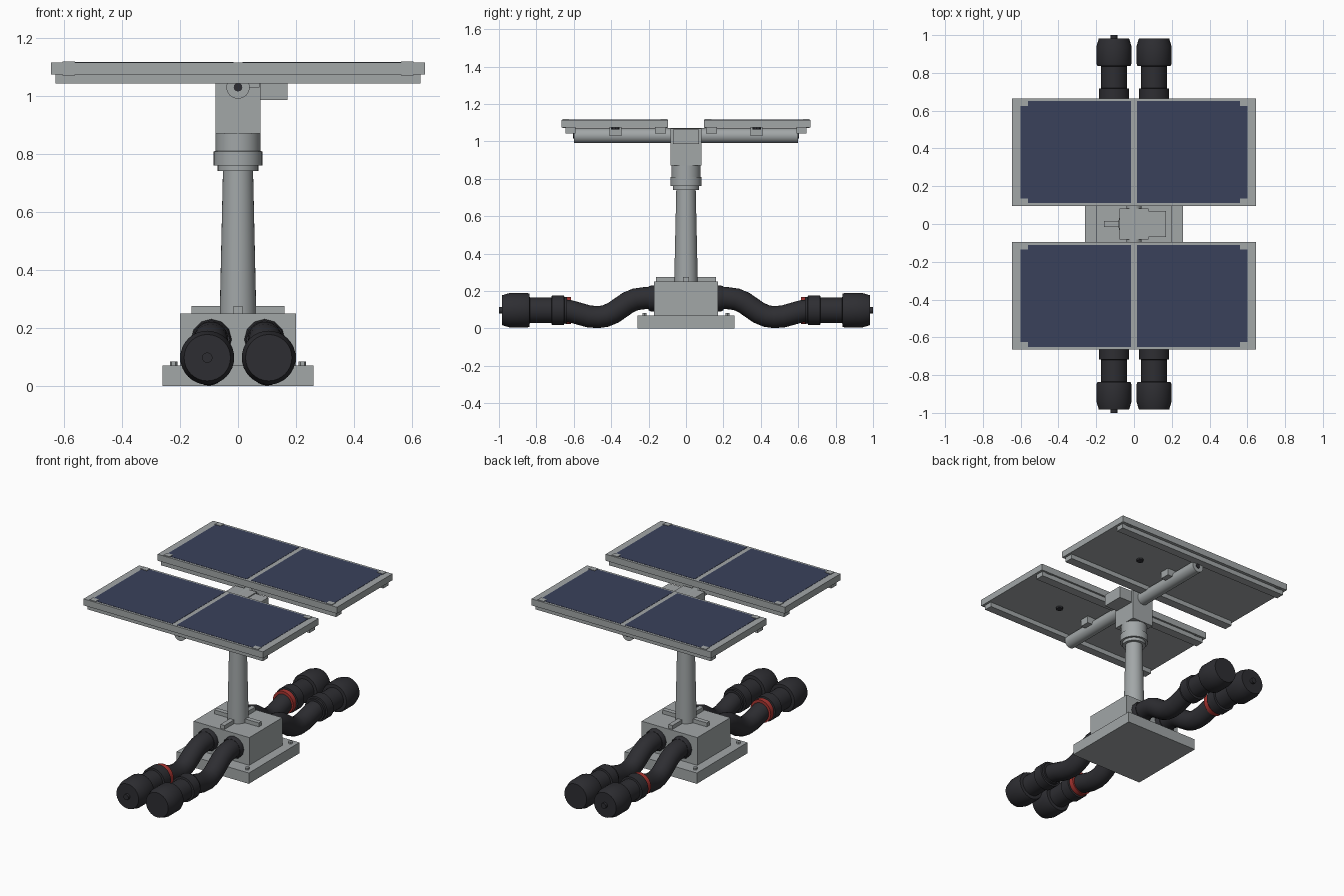
import bpy, math
from mathutils import Vector

if "Cube" in bpy.data.objects:
    bpy.data.objects.remove(bpy.data.objects["Cube"])


def material(name, rgb):
    m = bpy.data.materials.new(name)
    m.diffuse_color = (*rgb, 1)
    m.use_nodes = True
    m.node_tree.nodes["Principled BSDF"].inputs["Base Color"].default_value = m.diffuse_color
    return m


GREY = material("metal grey", (0.36, 0.385, 0.39))
BLUE = material("solar cell blue", (0.042, 0.053, 0.105))
DARK = material("rubber black", (0.027, 0.027, 0.032))
RED = material("ring red", (0.40, 0.035, 0.03))


def mesh_object(name, verts, faces, mat, smooth=False):
    me = bpy.data.meshes.new(name)
    me.from_pydata(verts, [], faces)
    me.materials.append(mat)
    ob = bpy.data.objects.new(name, me)
    bpy.context.collection.objects.link(ob)
    if smooth:
        bpy.ops.object.select_all(action='DESELECT')
        ob.select_set(True)
        bpy.context.view_layer.objects.active = ob
        bpy.ops.object.shade_smooth_by_angle(angle=math.radians(35))
    return ob


def box(name, x, y, z, mat=GREY):
    x, y, z = sorted(x), sorted(y), sorted(z)
    v = [(a, b, c) for a in x for b in y for c in z]
    f = [(0, 1, 3, 2), (4, 6, 7, 5), (0, 4, 5, 1),
         (2, 3, 7, 6), (0, 2, 6, 4), (1, 5, 7, 3)]
    return mesh_object(name, v, f, mat)


def sweep(name, stations, mat, n=32, smooth=True):
    """Skin circles given as (centre, axis, radius), capped at both ends."""
    v, f = [], []
    for c, axis, r in stations:
        d = Vector(axis).normalized()
        u = Vector((1, 0, 0))
        u = (u - d * u.dot(d)).normalized()
        w = d.cross(u)
        for i in range(n):
            a = 2 * math.pi * i / n
            v.append(Vector(c) + u * r * math.cos(a) + w * r * math.sin(a))
    m = len(stations)
    for k in range(m - 1):
        for i in range(n):
            j = (i + 1) % n
            f.append((k * n + i, k * n + j, (k + 1) * n + j, (k + 1) * n + i))
    f.append(tuple(reversed(range(n))))
    f.append(tuple(range((m - 1) * n, m * n)))
    return mesh_object(name, v, f, mat, smooth)


def lathe_z(name, profile, mat=GREY, x=0, y=0, n=32):
    return sweep(name, [((x, y, z), (0, 0, 1), r) for r, z in profile], mat, n)


def lathe_y(name, profile, x, z, s, mat=DARK, n=32):
    return sweep(name, [((x, s * y, z), (0, s, 0), r) for r, y in profile], mat, n)


# Base: foot plate, housing, ribs and corner bolts
box("foot_plate", (-.26, .26), (-.26, .26), (0, .07))
box("base_housing", (-.2, .2), (-.17, .17), (.07, .25))
box("rib_across", (-.16, .16), (-.015, .015), (.25, .275))
box("rib_along", (-.015, .015), (-.16, .16), (.25, .275))
for sx in (-1, 1):
    for sy in (-1, 1):
        lathe_z("foot_bolt", [(.013, .07), (.013, .083)], x=sx * .222, y=sy * .222, n=6)

# Tapered mast with stepped collar, then the head block
lathe_z("mast", [(.063, .25), (.052, .74), (.07, .74), (.07, .76), (.084, .76),
                 (.084, .808), (.078, .81), (.078, .87)])
box("head_block", (-.077, .077), (-.083, .083), (.87, 1.068))
box("motor_box", (.077, .17), (-.07, .07), (.985, 1.062))

# Horizontal tube through the head
lathe_y("cross_tube", [(.04, -.6), (.04, .6)], 0, 1.03, 1, GREY)

for s in (-1, 1):
    lathe_y("tube_end_hole", [(.015, .595), (.015, .603)], 0, 1.03, s, n=12)

    # Solar panel: frame, two cell fields, rails, corner clips
    box("panel_frame", (-.645, .645), (s * .095, s * .665), (1.073, 1.115))
    for sx in (-1, 1):
        box("solar_cells", (sx * .015, sx * .6), (s * .11, s * .65), (1.11, 1.1165), BLUE)
        for y0, y1 in ((.1, .135), (.625, .66)):
            box("corner_clip", (sx * .562, sx * .605), (s * y0, s * y1), (1.07, 1.119))
    for y0, y1 in ((.107, .165), (.592, .645)):
        box("panel_rail", (-.63, .63), (s * y0, s * y1), (1.043, 1.074))
    box("tube_clamp", (0, .075), (s * .345, s * .408), (1.028, 1.074))
    lathe_z("panel_socket", [(.022, 1.062), (.022, 1.075)], DARK, x=.27, y=s * .378, n=8)

    # Two cables per side with gland nut, bent hose and connector
    for sx in (-1, 1):
        xe = sx * .106
        lathe_y("gland_nut", [(.07, .165), (.07, .185), (.064, .2)], sx * .092, .16, s, n=12)
        pts = [(.17, .162), (.22, .162), (.27, .155), (.31, .138), (.35, .11), (.39, .083),
               (.43, .066), (.47, .06), (.52, .064), (.57, .078), (.62, .092), (.66, .097)]
        path = [Vector((sx * (.092 + .014 * (y - .17) / .49), s * y, z)) for y, z in pts]
        stations = []
        for i, p in enumerate(path):
            d = path[min(i + 1, len(path) - 1)] - path[max(i - 1, 0)]
            stations.append((p, d, .059))
        sweep("cable", stations, DARK, 24)
        lathe_y("connector", [(.07, .635), (.07, .65), (.08, .652), (.08, .717), (.068, .719),
                              (.068, .835), (.088, .837), (.093, .85), (.093, .94),
                              (.08, .983)], xe, .097, s)
    # Red ring and end pin only on the left connector
    lathe_y("red_ring", [(.073, .615), (.073, .645)], -.106, .096, s, RED)
    lathe_y("end_pin", [(.018, .975), (.018, 1.0)], -.106, .097, s, n=16)
